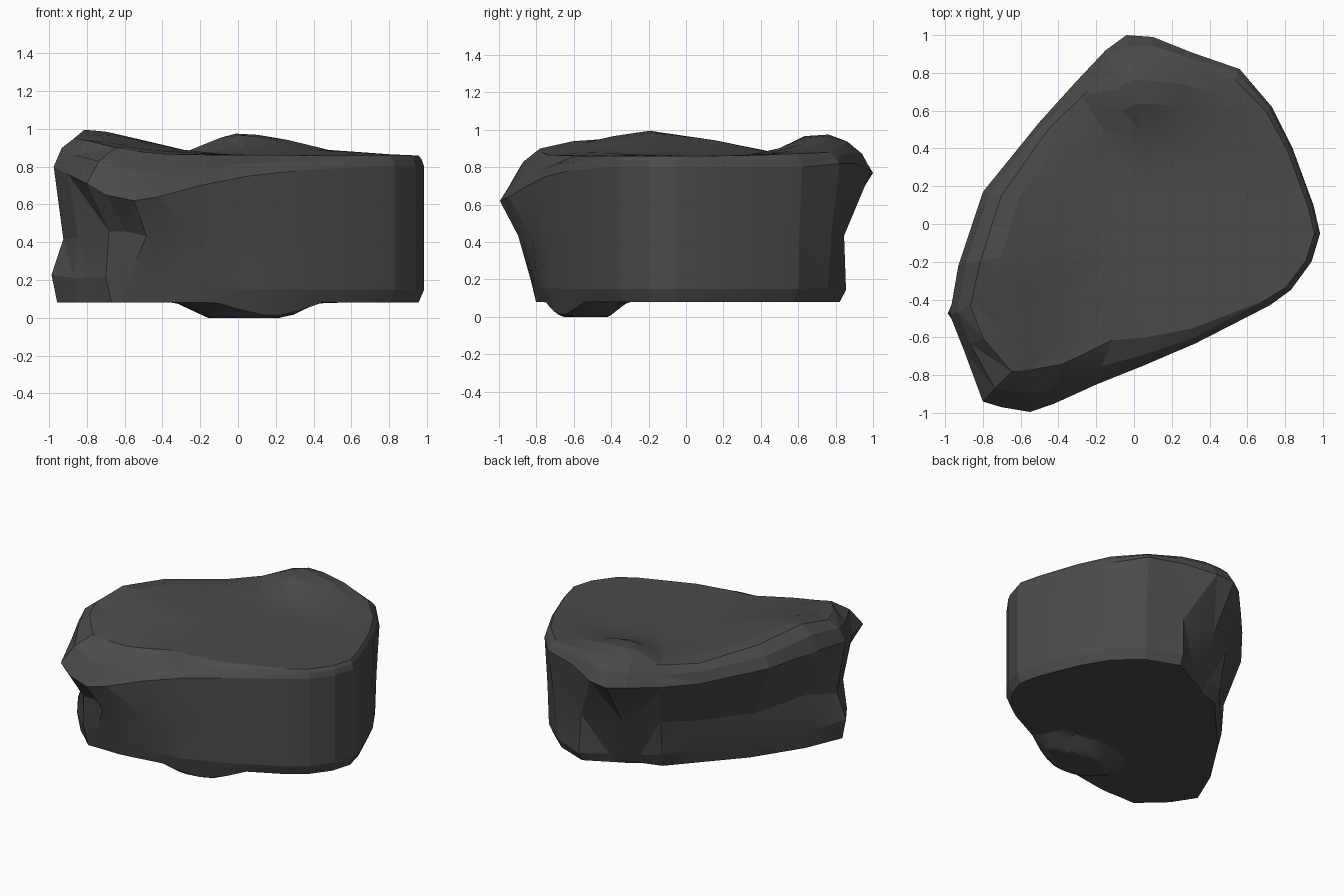
import bpy, bmesh, math, random
from mathutils import Vector

random.seed(4)
old = bpy.data.objects.get("Cube")
if old:
    bpy.data.objects.remove(old, do_unlink=True)

# Widest outline: x, y, lip height, then insets of the waist, foot and top rim
OUTLINE = [
    (.985, -.05, .8, 0, 0, .03), (.95, .1, .8, 0, 0, .03),
    (.84, .4, .8, .01, .01, .03), (.73, .62, .8, .02, .03, .04),
    (.56, .82, .82, .05, .07, .06), (.3, .91, .82, .07, .06, .07),
    (.1, .99, .78, .17, .23, .13), (-.04, 1, .77, .19, .29, .14),
    (-.15, .92, .77, .18, .27, .12), (-.31, .75, .75, .13, .16, .08),
    (-.5, .54, .75, .11, .15, .06), (-.8, .17, .8, .11, .15, .1),
    (-.93, -.22, .82, .1, .06, .12), (-.975, -.48, .8, .07, -.01, .12),
    (-.9, -.67, .76, .08, .03, .12), (-.8, -.94, .71, .14, .16, .22),
    (-.7, -.97, .65, .15, .19, .26), (-.55, -.995, .62, .11, .2, .3),
    (-.42, -.95, .64, .07, .15, .29), (-.2, -.85, .7, .02, .06, .25),
    (.05, -.75, .75, 0, .01, .15), (.33, -.63, .78, 0, 0, .08),
    (.72, -.43, .8, 0, 0, .04), (.83, -.35, .8, 0, 0, .03),
    (.94, -.2, .8, 0, 0, .03),
]
COUNT = len(OUTLINE)
CENTRE = Vector((.1, 0))

# Raised areas of the top: x, y, height, radius
MOUNDS = [(-.8, -.15, .14, .4), (-.75, -.68, .05, .2), (.02, .72, .12, .22),
          (.32, .74, .05, .18), (-.55, .3, .03, .2), (.6, .55, .015, .25)]


def top_height(p):
    z = .86
    for x, y, height, radius in MOUNDS:
        z += height * math.exp(-((p.x - x) ** 2 + (p.y - y) ** 2) / radius ** 2)
    return min(z, .995)


def bottom_height(p):
    d = math.hypot((p.x - .05) / .38, (p.y + .54) / .23)
    return .08 * min(1, max(0, (d - .55) / .45))


def inset(row, amount):
    """Outline point moved toward the centre."""
    p = Vector(row[:2])
    return p + (CENTRE - p).normalized() * amount


def rough(p, z, amount):
    """Point with a little chipping, kept off the smooth right-hand wall."""
    amount *= min(1, max(0, .5 - p.x + p.y * .4))
    return Vector((p.x + random.uniform(-amount, amount),
                   p.y + random.uniform(-amount, amount),
                   z + random.uniform(-amount, amount)))


# Closed rings from the underside, up the wall, to the middle of the top
rings = []
base = [inset(row, row[4] + .03) for row in OUTLINE]
for s in (.2, .4, .52, .64, .76, .88, 1):
    flat = [CENTRE.lerp(p, s) for p in base]
    rings.append([(p.x, p.y, .08) for p in flat])
UNDERSIDE = len(rings)

foot, waist, lip, shoulder, rim = [], [], [], [], []
for row in OUTLINE:
    x, y, lip_z, waist_in, foot_in, rim_in = row
    foot.append(rough(inset(row, foot_in), .15 + max(0, -x) * .08, .012))
    waist.append(rough(inset(row, waist_in), .44, .025))
    lip.append(Vector((x, y, lip_z)))
    edge = inset(row, rim_in)
    edge_z = top_height(edge)
    half = inset(row, rim_in * .4)
    shoulder.append(rough(half, lip_z + (edge_z - lip_z) * .6, .01))
    rim.append(Vector((edge.x, edge.y, edge_z)))
rings += [foot, waist, lip, shoulder, rim]

for s in (.88, .74, .58, .4, .2):
    ring = []
    for p in rim:
        q = CENTRE.lerp(p.to_2d(), s)
        ring.append(rough(q, top_height(q), .01 * s))
    rings.append(ring)

# Rock body
bm = bmesh.new()
loops = [[bm.verts.new(p) for p in ring] for ring in rings]
for lower, upper in zip(loops, loops[1:]):
    for i in range(COUNT):
        j = (i + 1) % COUNT
        bm.faces.new((lower[i], lower[j], upper[j], upper[i]))
bm.faces.new(reversed(loops[0]))
middle = bm.verts.new((CENTRE.x, CENTRE.y, top_height(CENTRE)))
for i, v in enumerate(loops[-1]):
    bm.faces.new((loops[-1][i - 1], v, middle))

# Bulge pressed out of the underside
under = {v for loop in loops[:UNDERSIDE] for v in loop}
edges = [e for e in bm.edges if under.issuperset(e.verts)]
bmesh.ops.subdivide_edges(bm, edges=edges, cuts=2, use_grid_fill=True)
for v in bm.verts:
    if v.co.z < .081:
        v.co.z = bottom_height(v.co)

bmesh.ops.triangulate(bm, faces=bm.faces[:], quad_method='SHORT_EDGE')
bmesh.ops.recalc_face_normals(bm, faces=bm.faces[:])
mesh = bpy.data.meshes.new("rock")
bm.to_mesh(mesh)
bm.free()
rock = bpy.data.objects.new("rock", mesh)
bpy.context.collection.objects.link(rock)

# Dark grey stone
stone = bpy.data.materials.new("dark grey stone")
stone.use_nodes = True
colour = (.07, .07, .07, 1)
stone.diffuse_color = colour
shader = stone.node_tree.nodes["Principled BSDF"]
shader.inputs["Base Color"].default_value = colour
shader.inputs["Roughness"].default_value = .9
mesh.materials.append(stone)

# Gentle facets blend, chipped edges stay sharp
bpy.ops.object.select_all(action='DESELECT')
rock.select_set(True)
bpy.context.view_layer.objects.active = rock
bpy.ops.object.shade_smooth_by_angle(angle=math.radians(12))
